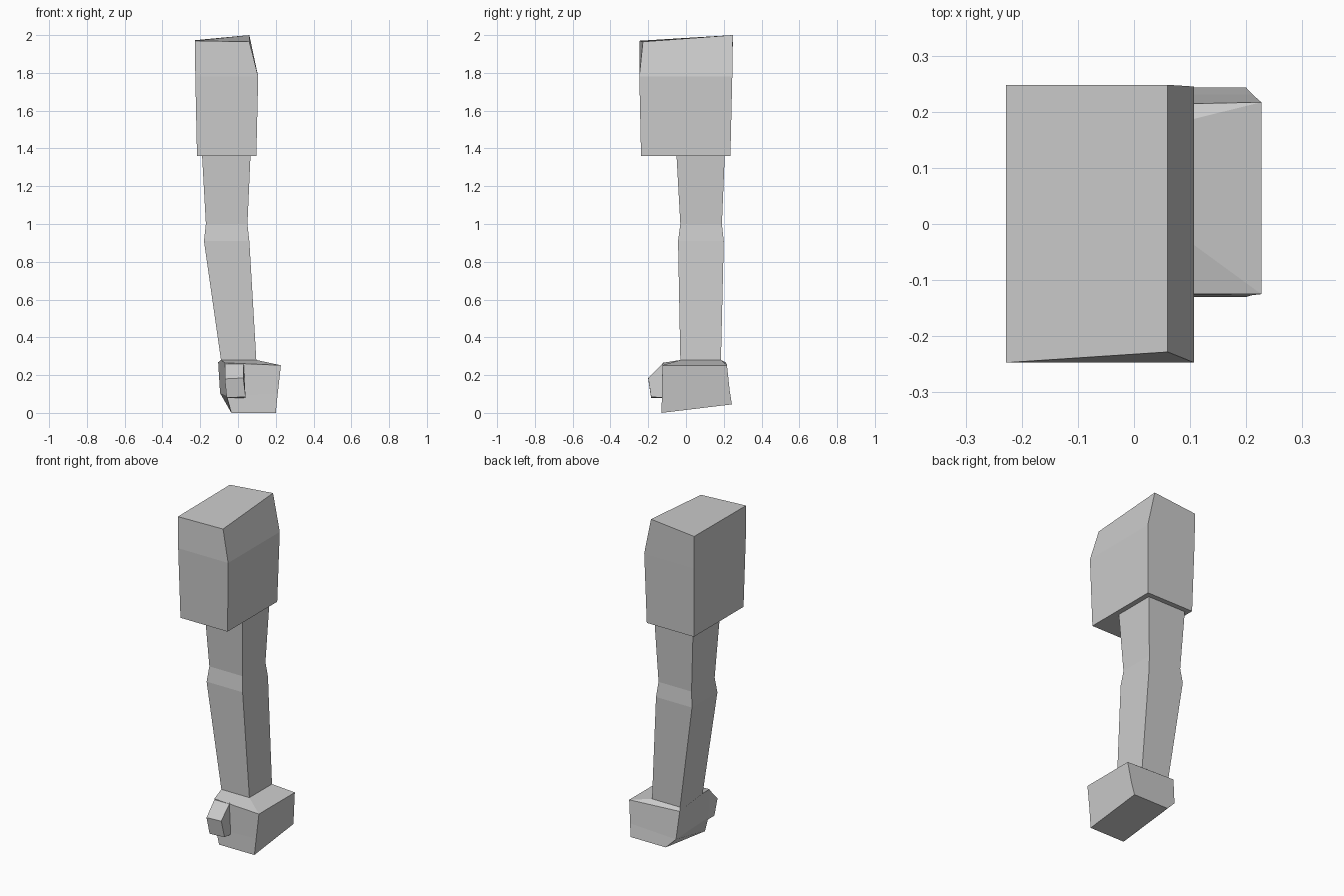
import bpy, bmesh


def box_ring(x0, x1, y0, y1, z):
    """Four-cornered cross-section: front-left, front-right, back-right, back-left."""
    return [(x0, y0, z), (x1, y0, z), (x1, y1, z), (x0, y1, z)]


def loft(name, rings):
    """Skin a stack of four-cornered rings and cap both ends."""
    bm = bmesh.new()
    loops = [[bm.verts.new(p) for p in ring] for ring in rings]
    for a, b in zip(loops, loops[1:]):
        for i in range(4):
            j = (i + 1) % 4
            bm.faces.new((a[i], a[j], b[j], b[i]))
    bm.faces.new(loops[0])
    bm.faces.new(loops[-1])
    bmesh.ops.recalc_face_normals(bm, faces=bm.faces)
    mesh = bpy.data.meshes.new(name)
    bm.to_mesh(mesh)
    bm.free()
    obj = bpy.data.objects.new(name, mesh)
    bpy.context.collection.objects.link(obj)
    return obj


# Sleeve with a sloped shoulder, stepping in to the slim arm
loft("sleeve_and_arm", [
    [(-0.228, -0.247, 1.97), (0.06, -0.228, 1.965),
     (0.06, 0.248, 2.0), (-0.228, 0.248, 1.973)],
    box_ring(-0.226, 0.107, -0.247, 0.245, 1.78),
    box_ring(-0.217, 0.097, -0.238, 0.235, 1.36),
    box_ring(-0.19, 0.066, -0.05, 0.205, 1.36),
    box_ring(-0.17, 0.05, -0.03, 0.19, 1.0),
    box_ring(-0.18, 0.06, -0.042, 0.20, 0.91),
    box_ring(-0.09, 0.097, -0.03, 0.185, 0.28),
])

# Fist, flaring from the wrist and tapering to the knuckles
loft("fist", [
    box_ring(-0.09, 0.097, -0.03, 0.185, 0.28),
    [(-0.07, -0.125, 0.265), (0.227, -0.125, 0.252),
     (0.227, 0.217, 0.252), (-0.105, 0.21, 0.268)],
    [(-0.06, -0.127, 0.09), (0.21, -0.127, 0.10),
     (0.211, 0.231, 0.12), (-0.095, 0.231, 0.105)],
    [(-0.035, -0.13, 0.0), (0.20, -0.13, 0.0),
     (0.20, 0.243, 0.045), (-0.035, 0.243, 0.045)],
])

# Thumb on the front of the fist
loft("thumb", [
    [(x, y, z) for x, y, z in ((-0.07, -0.12, 0.265), (0.03, -0.12, 0.265),
                               (0.04, -0.12, 0.08), (-0.06, -0.12, 0.08))],
    [(-0.07, -0.20, 0.18), (0.028, -0.20, 0.185),
     (0.04, -0.185, 0.085), (-0.06, -0.185, 0.08)],
])
